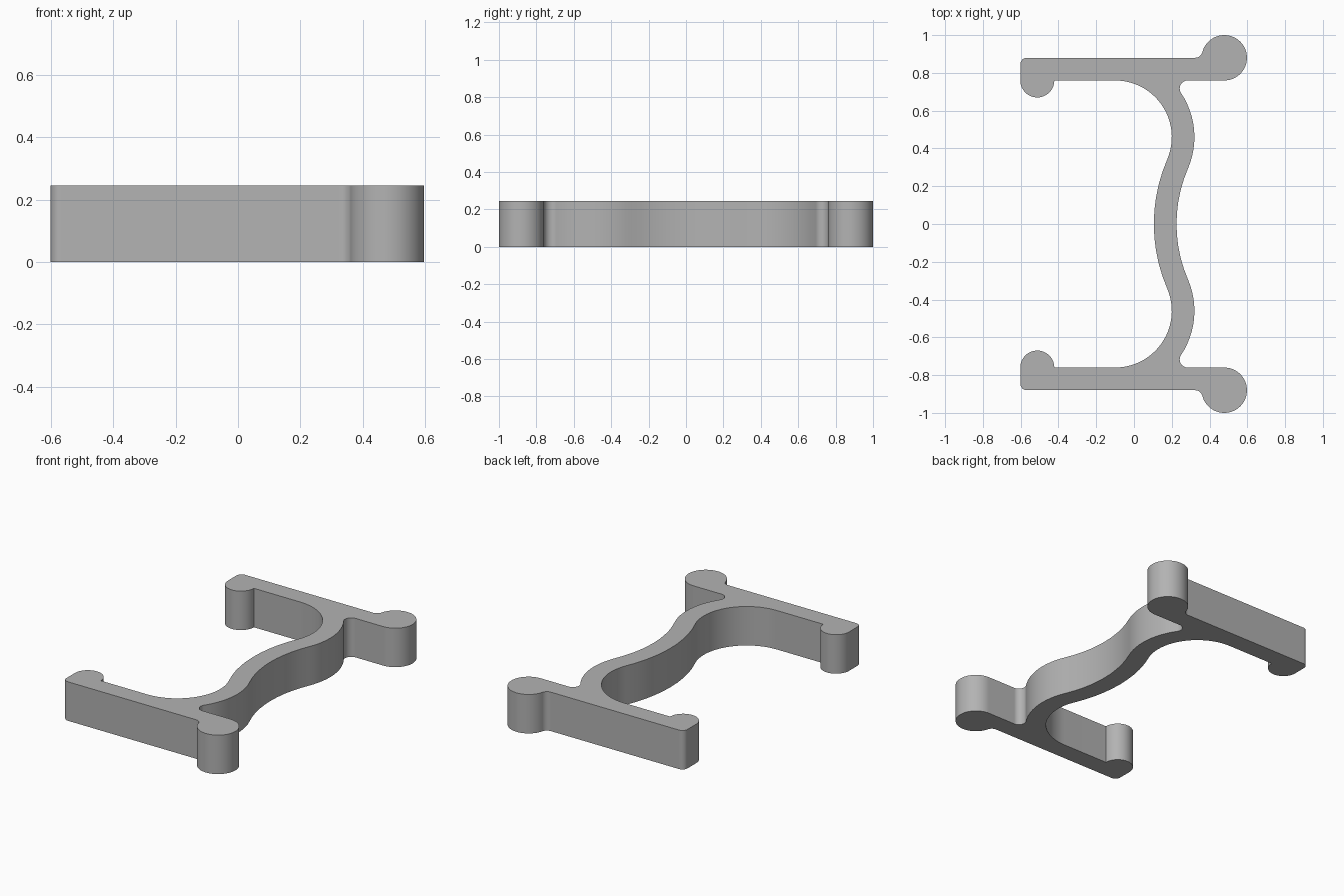
import bpy
import bmesh
from math import atan2, ceil, cos, pi, radians, sin, sqrt
from mathutils import Vector

cube = bpy.data.objects.get("Cube")
if cube:
    bpy.data.objects.remove(cube, do_unlink=True)

HEIGHT = 0.245
BAR_IN, BAR_OUT = 0.76, 0.88      # inner and outer edge of the side bar
THICK = BAR_OUT - BAR_IN


def arc(cx, cy, r, start, end):
    """Points on an arc, angles in radians, about one every 5 degrees."""
    n = max(2, ceil(abs(end - start) / radians(5)))
    steps = [start + (end - start) * i / n for i in range(n + 1)]
    return [(cx + r * cos(a), cy + r * sin(a)) for a in steps]


# Shoulder arc and the shallow middle arc that meets it tangentially
sx, sy, sr = -0.10, 0.46, 0.30
waist = 0.105
gap = waist - sx
mr = (gap**2 + sy**2 - sr**2) / (2 * (sr - gap))
mx = waist + mr
lean = atan2(sy, mx - sx)

# Fillet between the wavy web and the bar
wf = 0.043
wf_y = BAR_IN - wf
wf_x = sx + sqrt((sr + THICK + wf)**2 - (wf_y - sy)**2)
wf_a = atan2(wf_y - sy, wf_x - sx)

# Large round end and its fillet into the bar
ex, er, ef = 0.478, 0.12, 0.04
ef_x = ex - sqrt((er + ef)**2 - ef**2)
ef_a = atan2(ef, ef_x - ex)

# Hook at the other end of the bar
left, hook_r, corner = -0.602, 0.09, 0.035

# Outline of the +y half, from the outer waist round to the inner waist
half = arc(mx, 0, mr - THICK, pi, pi - lean)
half += arc(sx, sy, sr + THICK, -lean, wf_a)[1:]
half += arc(wf_x, wf_y, wf, pi + wf_a, pi / 2)[1:]
half += arc(ex, BAR_OUT, er, -pi / 2, ef_a)
half += arc(ef_x, BAR_OUT + ef, ef, ef_a - pi, -pi / 2)[1:]
half += arc(left + corner, BAR_OUT - corner, corner, pi / 2, pi)
half += arc(left + hook_r, BAR_IN, hook_r, pi, 2 * pi)
half += arc(sx, sy, sr, pi / 2, -lean)
half += arc(mx, 0, mr, pi - lean, pi)[1:]

# Close the outline with its mirror image, sharing the two waist points
outline = half + [(x, -y) for x, y in half[-2:0:-1]]

bm = bmesh.new()
base = bm.faces.new([bm.verts.new((x, y, 0)) for x, y in outline])
top = bmesh.ops.extrude_face_region(bm, geom=[base])["geom"]
bmesh.ops.translate(bm, vec=Vector((0, 0, HEIGHT)),
                    verts=[g for g in top if isinstance(g, bmesh.types.BMVert)])
bmesh.ops.recalc_face_normals(bm, faces=bm.faces[:])
mesh = bpy.data.meshes.new("clip_bracket")
bm.to_mesh(mesh)
bm.free()

bracket = bpy.data.objects.new("clip_bracket", mesh)
bpy.context.collection.objects.link(bracket)

# Plain grey
grey = bpy.data.materials.new("grey")
grey.use_nodes = True
colour = (0.45, 0.45, 0.45, 1)
grey.diffuse_color = colour
grey.node_tree.nodes["Principled BSDF"].inputs["Base Color"].default_value = colour
mesh.materials.append(grey)

bpy.ops.object.select_all(action='DESELECT')
bpy.context.view_layer.objects.active = bracket
bracket.select_set(True)
bpy.ops.object.shade_smooth_by_angle(angle=radians(30))
